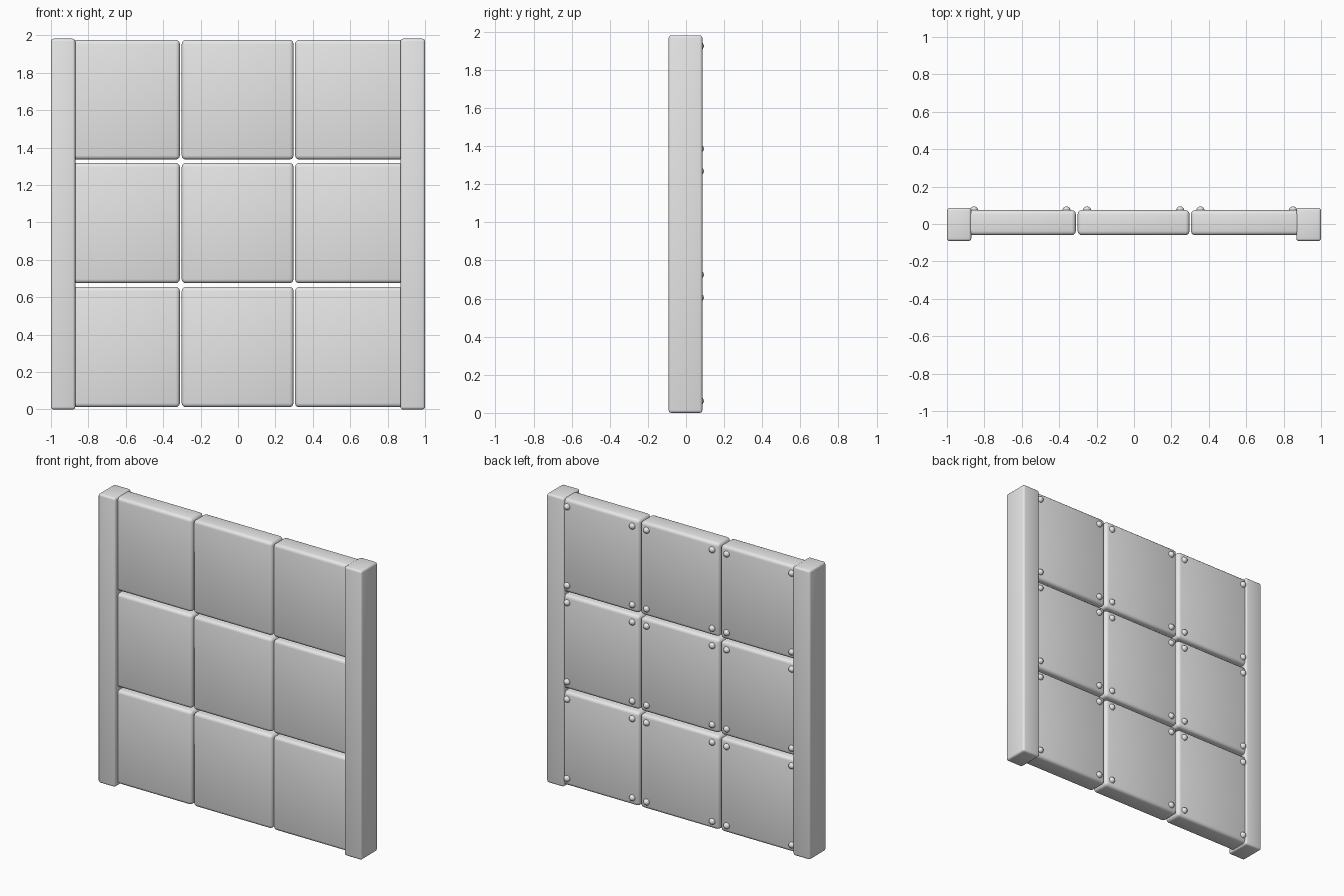
import bpy, bmesh
from mathutils import Matrix, Vector

if "Cube" in bpy.data.objects:
    bpy.data.objects.remove(bpy.data.objects["Cube"])

grey = bpy.data.materials.new("plain grey")
grey.diffuse_color = (0.8, 0.8, 0.8, 1)
grey.use_nodes = True
grey.node_tree.nodes["Principled BSDF"].inputs["Base Color"].default_value = grey.diffuse_color


def finish(bm, name):
    me = bpy.data.meshes.new(name)
    bm.to_mesh(me)
    bm.free()
    me.materials.append(grey)
    ob = bpy.data.objects.new(name, me)
    bpy.context.collection.objects.link(ob)
    bpy.ops.object.select_all(action='DESELECT')
    ob.select_set(True)
    bpy.context.view_layer.objects.active = ob
    bpy.ops.object.shade_smooth_by_angle(angle=0.7)
    return ob


def rounded_box(name, x, y, z, bevel):
    """Box from (min, max) ranges with rounded edges."""
    bm = bmesh.new()
    size = Vector((x[1] - x[0], y[1] - y[0], z[1] - z[0]))
    mid = Vector((sum(x) / 2, sum(y) / 2, sum(z) / 2))
    bmesh.ops.create_cube(bm, size=1, matrix=Matrix.Translation(mid) @ Matrix.Diagonal((*size, 1)))
    bmesh.ops.bevel(bm, geom=bm.edges[:], offset=bevel, segments=3, profile=0.5, affect='EDGES')
    return finish(bm, name)


# side posts
rounded_box("left_post", (-1, -0.87), (-0.091, 0.086), (0, 1.982), 0.014)
rounded_box("right_post", (0.868, 1), (-0.091, 0.086), (0, 1.982), 0.014)

# 3 x 3 panels, outer ones tucked into the posts, a rivet at each back corner
columns = [(-0.905, -0.311), (-0.301, 0.297), (0.305, 0.9)]
rows = [(0.012, 0.655), (0.675, 1.318), (1.336, 1.976)]
for r, z in enumerate(rows):
    for c, x in enumerate(columns):
        rounded_box(f"panel_{r}_{c}", x, (-0.06, 0.074), z, 0.022)
        bm = bmesh.new()
        for px in (x[0] + 0.05, x[1] - 0.05):
            for pz in (z[0] + 0.05, z[1] - 0.05):
                bmesh.ops.create_uvsphere(
                    bm, u_segments=12, v_segments=8, radius=0.022,
                    matrix=Matrix.Translation((px, 0.072, pz)) @ Matrix.Rotation(1.5708, 4, 'X'))
        finish(bm, f"rivets_{r}_{c}")
